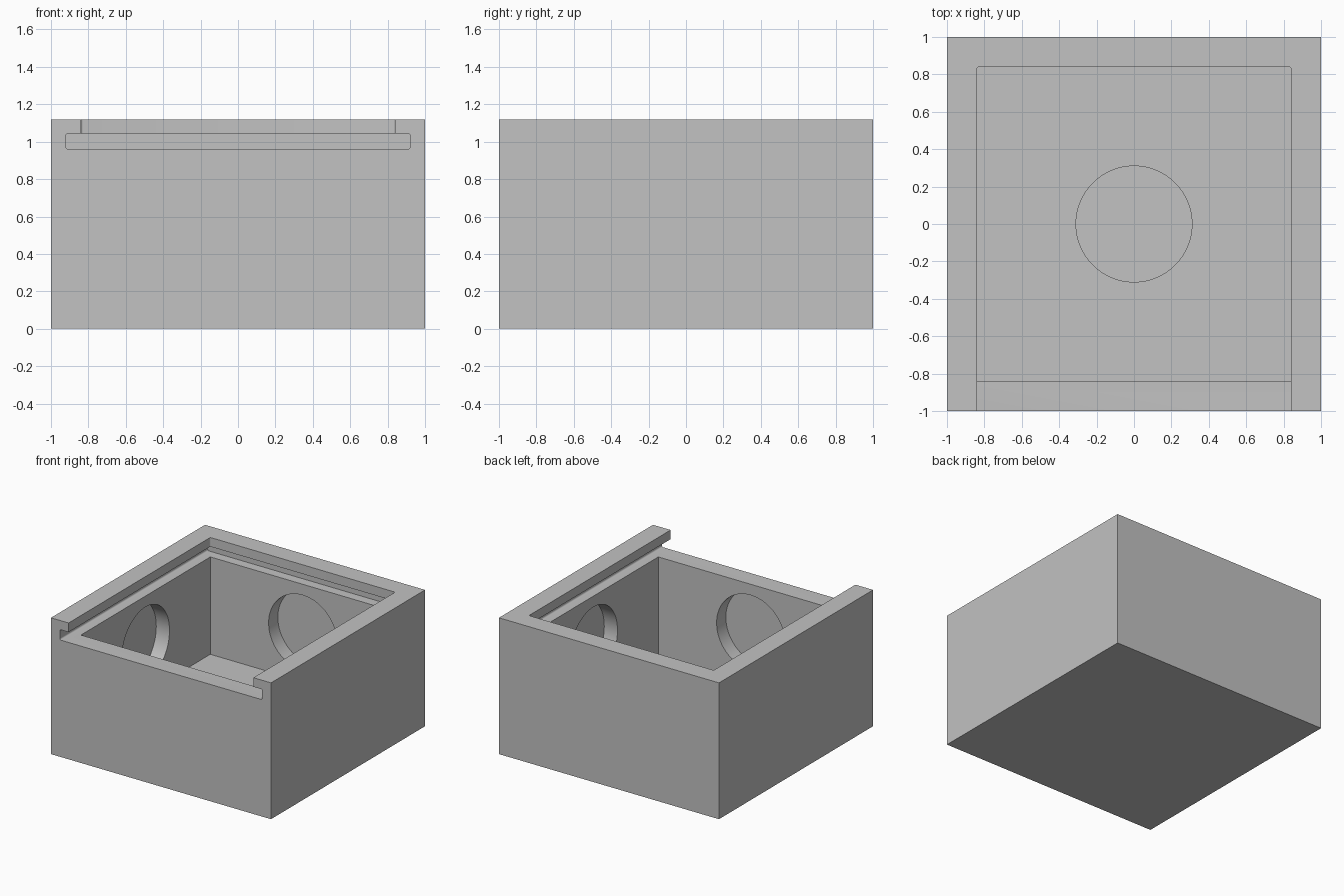
import bpy
import math

if "Cube" in bpy.data.objects:
    bpy.data.objects.remove(bpy.data.objects["Cube"], do_unlink=True)

HEIGHT = 1.12
WALL = 0.16
INNER = 1 - WALL        # half width of the cavity
LEDGE = 0.96            # height of the ledge the lid slides on
POCKET_R = 0.31
POCKET_END = 0.96       # how far the wall pockets reach outwards

grey = bpy.data.materials.new("plain grey")
grey.use_nodes = True
colour = (0.54, 0.54, 0.54, 1)
grey.diffuse_color = colour
grey.node_tree.nodes["Principled BSDF"].inputs["Base Color"].default_value = colour


def block(name, low, high):
    """Box between two opposite corners."""
    centre = [(a + b) / 2 for a, b in zip(low, high)]
    bpy.ops.mesh.primitive_cube_add(size=1, location=centre)
    obj = bpy.context.object
    obj.name = name
    obj.scale = [b - a for a, b in zip(low, high)]
    bpy.ops.object.transform_apply(location=True, rotation=True, scale=True)
    return obj


def rod(name, length, centre, rotation=(0, 0, 0)):
    bpy.ops.mesh.primitive_cylinder_add(vertices=96, radius=POCKET_R, depth=length,
                                        location=centre, rotation=rotation)
    obj = bpy.context.object
    obj.name = name
    return obj


def round_edges(obj, axis):
    """Slightly round the edges that run along one axis."""
    weights = obj.data.attributes.new("bevel_weight_edge", "FLOAT", "EDGE")
    for edge in obj.data.edges:
        a, b = (obj.data.vertices[i].co for i in edge.vertices)
        weights.data[edge.index].value = float(abs((a - b).normalized()[axis]) > 0.9)
    mod = obj.modifiers.new("rounding", "BEVEL")
    mod.limit_method = "WEIGHT"
    mod.width = 0.012
    mod.segments = 4


def cut(target, cutter):
    cutter.hide_render = True
    mod = target.modifiers.new("cut", "BOOLEAN")
    mod.operation = "DIFFERENCE"
    mod.solver = "EXACT"
    mod.object = cutter
    bpy.context.view_layer.objects.active = target
    bpy.ops.object.modifier_apply(modifier=mod.name)
    bpy.data.objects.remove(cutter, do_unlink=True)


# Solid body
box = block("box_body", (-1, -1, 0), (1, 1, HEIGHT))

# Lid slot, open at the front
slot = block("slot_cutter", (-0.92, -1.2, LEDGE), (0.92, 0.92, 1.045))
round_edges(slot, 1)
cut(box, slot)

# Opening above the slot, also open at the front
opening = block("opening_cutter", (-INNER, -1.2, 1), (INNER, INNER, 1.3))
round_edges(opening, 2)
cut(box, opening)

# Main cavity
cut(box, block("cavity_cutter", (-INNER, -INNER, WALL), (INNER, INNER, 1)))

# Round pockets in the four walls and the floor
middle = (WALL + LEDGE) / 2
for rotation in ((0, math.pi / 2, 0), (math.pi / 2, 0, 0)):
    cut(box, rod("wall_pocket_cutter", 2 * POCKET_END, (0, 0, middle), rotation))
bottom = 1 - POCKET_END
cut(box, rod("floor_pocket_cutter", 0.4, (0, 0, bottom + 0.2)))

# Finish
box.data.materials.clear()
box.data.materials.append(grey)
for face in box.data.polygons:
    face.material_index = 0
bpy.ops.object.select_all(action="DESELECT")
box.select_set(True)
bpy.context.view_layer.objects.active = box
bpy.ops.object.shade_smooth_by_angle(angle=math.radians(30))
